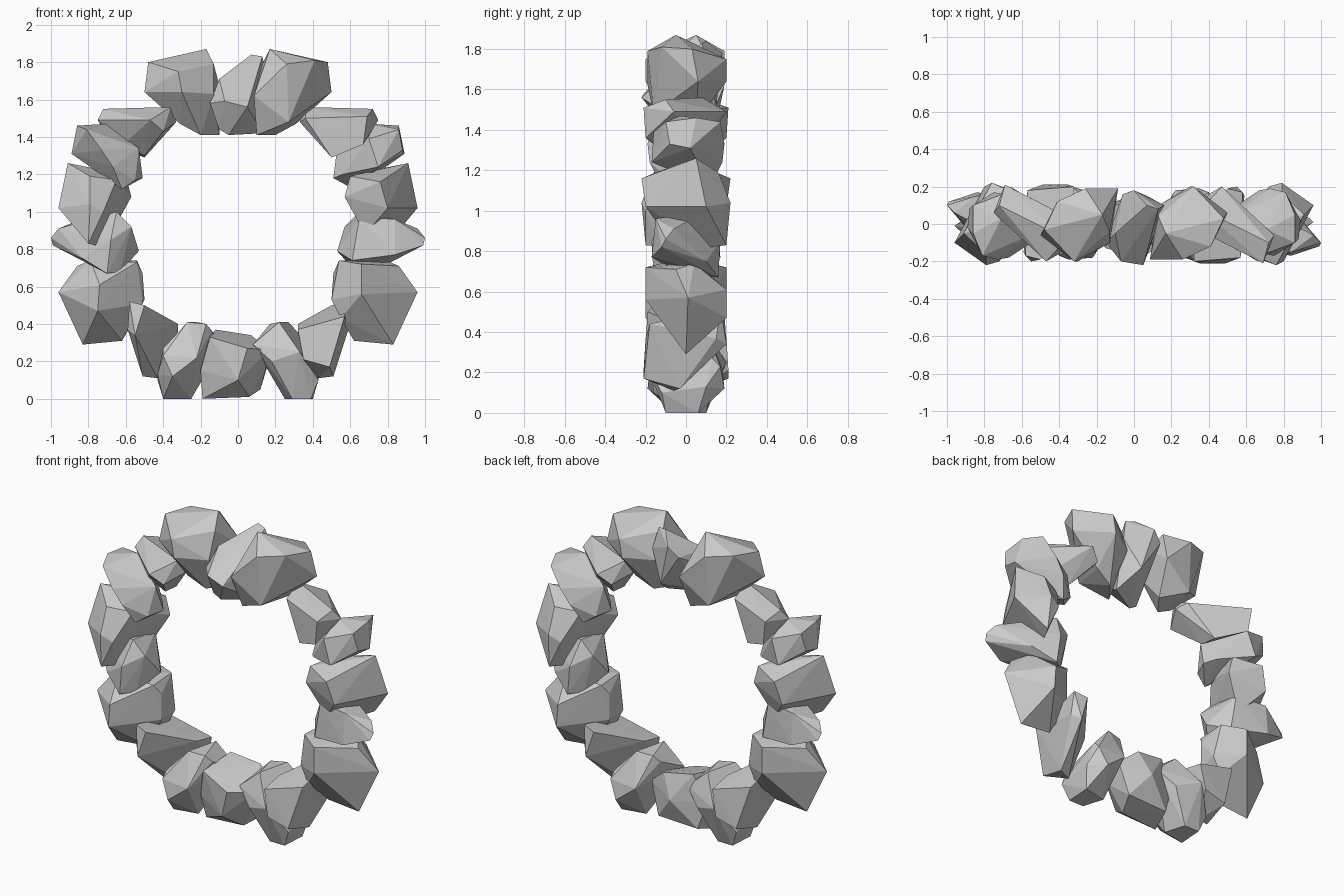
import bpy, bmesh, math


def rock(name, front, rim, back, paired=True):
    """Faceted stone: hull of a front facet, a rim profile and a back facet.
    Paired stones are repeated half a turn around z on the other side."""
    bm = bmesh.new()
    for p in front + rim + back:
        bm.verts.new(p)
    res = bmesh.ops.convex_hull(bm, input=bm.verts[:])
    junk = {g for g in res["geom_interior"] + res["geom_unused"]
            if isinstance(g, bmesh.types.BMVert)}
    bmesh.ops.delete(bm, geom=list(junk), context='VERTS')
    bmesh.ops.recalc_face_normals(bm, faces=bm.faces[:])
    me = bpy.data.meshes.new(name)
    bm.to_mesh(me)
    bm.free()
    ob = bpy.data.objects.new(name + ("_left" if paired else ""), me)
    bpy.context.collection.objects.link(ob)
    if paired:
        twin = bpy.data.objects.new(name + "_right", me)
        twin.rotation_euler.z = math.pi
        bpy.context.collection.objects.link(twin)


# large stones at the top
rock("crown_stone",
     [(-.32, -.2, 1.75), (-.30, -.2, 1.64), (-.13, -.1, 1.63), (-.13, -.04, 1.79)],
     [(-.17, .05, 1.87), (-.48, -.03, 1.8), (-.5, -.06, 1.64), (-.31, -.05, 1.47),
      (-.2, -.03, 1.41), (-.1, .1, 1.41)],
     [(-.41, .12, 1.81), (-.26, .19, 1.79), (-.085, .19, 1.62), (-.27, .16, 1.48)])

# slanted slabs at the shoulders
rock("shoulder_slab",
     [(-.47, -.2, 1.49), (-.4, -.16, 1.43), (-.6, -.02, 1.37)],
     [(-.75, .06, 1.49), (-.72, .1, 1.55), (-.36, -.08, 1.56), (-.33, -.03, 1.48)],
     [(-.69, .21, 1.51), (-.36, .04, 1.5), (-.67, .2, 1.36), (-.5, .11, 1.29),
      (-.5, 0, 1.3)])

# upper side stones
rock("upper_side_stone",
     [(-.81, -.17, 1.44), (-.73, -.19, 1.33), (-.67, -.18, 1.24), (-.62, -.12, 1.12)],
     [(-.89, -.02, 1.31), (-.86, -.05, 1.46), (-.71, .03, 1.47), (-.53, -.05, 1.34),
      (-.51, 0, 1.18), (-.55, -.1, 1.17)],
     [(-.86, .1, 1.44), (-.88, .08, 1.33), (-.7, .16, 1.39), (-.56, .06, 1.2),
      (-.75, .17, 1.24)])

# pointed middle side stones
rock("middle_side_stone",
     [(-.79, -.16, 1.19), (-.65, -.1, 1.17), (-.79, -.22, 1.04), (-.72, -.2, 1.0),
      (-.8, -.2, .83)],
     [(-.91, -.05, 1.26), (-.96, -.1, 1.02), (-.76, -.12, .82), (-.66, 0, 1.21)],
     [(-.76, .22, 1.16), (-.8, .2, 1.02), (-.6, .15, 1.19), (-.57, .15, 1.08),
      (-.68, .1, .88)])

# outward pointing wedges
rock("side_wedge",
     [(-.68, -.17, .85), (-.83, -.1, .75), (-.7, -.16, .67), (-.63, -.1, .68)],
     [(-1, .1, .86), (-.99, .12, .82), (-.96, .06, .91), (-.65, -.1, 1.0),
      (-.57, -.1, .92), (-.53, 0, .79)],
     [(-.84, .15, .96), (-.65, .12, .97), (-.61, .12, .74), (-.84, .17, .77)])

# large lower side stones
rock("lower_side_stone",
     [(-.74, -.2, .61), (-.75, -.2, .47), (-.54, -.06, .73), (-.51, -.02, .51)],
     [(-.96, -.01, .57), (-.79, -.04, .74), (-.51, -.02, .67), (-.62, 0, .31),
      (-.83, 0, .29)],
     [(-.66, .2, .56), (-.66, .2, .72), (-.86, .05, .71), (-.54, .12, .74),
      (-.5, .1, .53), (-.55, .1, .43)])

# flat slabs on the lower curve
rock("lower_slab",
     [(-.58, -.17, .52), (-.5, -.19, .5), (-.59, -.15, .37), (-.55, -.2, .34)],
     [(-.51, .03, .12), (-.43, .06, .11), (-.32, .05, .4), (-.32, .08, .36)],
     [(-.32, .2, .37), (-.57, .18, .44), (-.49, .21, .17), (-.35, .21, .21)])

# foot stones resting on the ground
rock("foot_stone",
     [(-.4, -.17, .23), (-.22, -.18, .22), (-.35, -.19, .12)],
     [(-.4, -.06, 0), (-.43, -.1, .13), (-.4, -.13, .27), (-.27, -.1, .41),
      (-.17, -.08, .4), (-.14, -.05, .36), (-.25, -.03, 0)],
     [(-.08, .1, .29), (-.22, .1, .41), (-.33, .2, .25), (-.43, .12, .1),
      (-.29, .1, 0), (-.39, .1, 0), (-.18, .15, .2)])

# single stones on the centre line
rock("top_centre_stone",
     [(-.15, -.1, 1.58), (-.07, -.2, 1.59), (.05, -.22, 1.56)],
     [(-.1, -.05, 1.71), (.07, .1, 1.84), (.13, .08, 1.83), (.16, .1, 1.7),
      (.13, 0, 1.42), (-.05, -.1, 1.41), (-.1, -.1, 1.44)],
     [(-.06, .16, 1.72), (0, .18, 1.78), (.07, .15, 1.52)],
     paired=False)
rock("bottom_centre_stone",
     [(-.15, -.13, .33), (.05, -.18, .27), (0, -.16, .1), (.17, -.08, .26)],
     [(-.2, -.08, .15), (.15, -.05, .17), (.06, -.03, .01), (-.19, -.04, 0)],
     [(-.12, .1, .37), (.07, .12, .34), (.18, .08, .25), (.12, .1, .05),
      (-.15, .1, .04), (-.2, .08, .2), (0, .16, .2)],
     paired=False)
